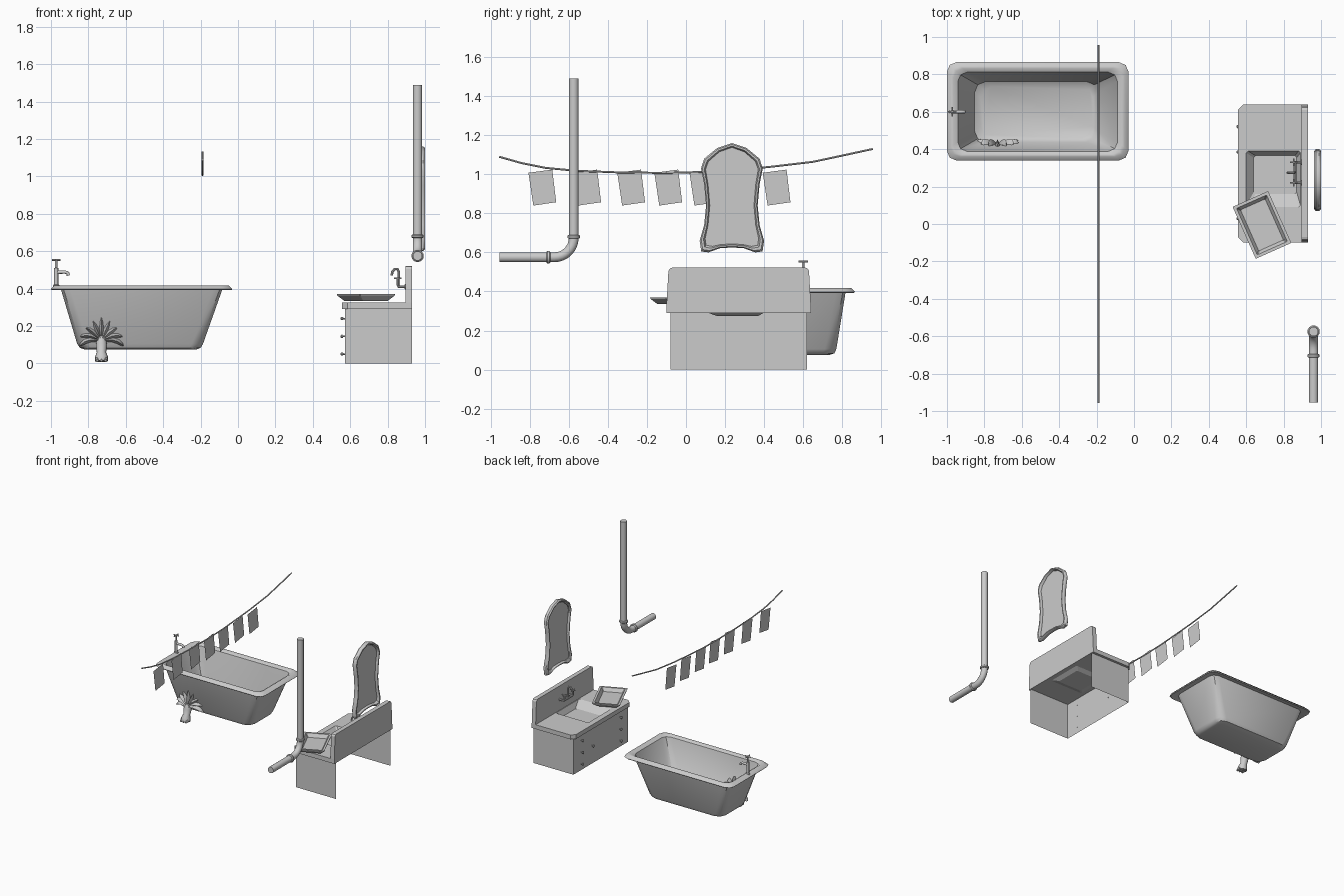
import bpy, bmesh, math
from mathutils import Vector, Matrix

if "Cube" in bpy.data.objects:
    bpy.data.objects.remove(bpy.data.objects["Cube"])


def finish(name, bm, smooth=True):
    bmesh.ops.recalc_face_normals(bm, faces=bm.faces)
    me = bpy.data.meshes.new(name)
    bm.to_mesh(me)
    bm.free()
    ob = bpy.data.objects.new(name, me)
    bpy.context.collection.objects.link(ob)
    if smooth:
        bpy.ops.object.select_all(action='DESELECT')
        ob.select_set(True)
        bpy.context.view_layer.objects.active = ob
        bpy.ops.object.shade_smooth_by_angle(angle=math.radians(38))
    return ob


def loft(bm, rings, cap=True, closed=False):
    vs = [[bm.verts.new(p) for p in r] for r in rings]
    n = len(vs[0])
    for k in range(len(vs) if closed else len(vs) - 1):
        a, b = vs[k], vs[(k + 1) % len(vs)]
        for i in range(n):
            j = (i + 1) % n
            bm.faces.new((a[i], a[j], b[j], b[i]))
    if cap and not closed:
        bm.faces.new(vs[0])
        bm.faces.new(vs[-1])


def tube(bm, path, radii, n=(1, 0, 0), sides=12):
    # planar path, n is the normal of its plane
    pts = [Vector(p) for p in path]
    n = Vector(n)
    if not isinstance(radii, (list, tuple)):
        radii = [radii] * len(pts)
    rings = []
    for i, p in enumerate(pts):
        t = (pts[min(i + 1, len(pts) - 1)] - pts[max(i - 1, 0)]).normalized()
        s = t.cross(n)
        rings.append([p + radii[i] * (math.cos(a) * n + math.sin(a) * s)
                      for a in [2 * math.pi * k / sides for k in range(sides)]])
    loft(bm, rings)


def rect(x0, x1, y0, y1, c, z, seg=2):
    # rectangle ring with rounded corners
    out = []
    for cx, cy, a0 in ((x1 - c, y1 - c, 0), (x0 + c, y1 - c, 90), (x0 + c, y0 + c, 180), (x1 - c, y0 + c, 270)):
        for k in range(seg + 1):
            a = math.radians(a0 + 90 * k / seg)
            out.append((cx + c * math.cos(a), cy + c * math.sin(a), z))
    return out


# bathtub shell: up the outside, over the lip, down the inside
bm = bmesh.new()
loft(bm, [rect(*r) for r in (
    (-.82, -.22, .46, .735, .06, .075), (-.845, -.20, .44, .76, .06, .083), (-.86, -.187, .43, .77, .06, .105),
    (-.948, -.082, .38, .818, .05, .40), (-.995, -.035, .345, .86, .05, .392), (-1, -.03, .34, .865, .05, .398),
    (-.98, -.05, .36, .845, .05, .418), (-.965, -.065, .372, .832, .05, .418), (-.942, -.088, .388, .812, .05, .405),
    (-.853, -.194, .438, .762, .06, .11), (-.82, -.22, .46, .735, .06, .088))])
finish("bathtub", bm)

# bathtub foot: flared stem and a fan of drooping leaves
FX = -.73
bm = bmesh.new()
tube(bm, [(FX, .375, .012), (FX, .378, .035), (FX, .39, .06), (FX, .40, .10), (FX, .41, .14)],
     [.034, .035, .025, .03, .024])
for k in range(3):
    x = FX + (k - 1) * .022
    tube(bm, [(x, .385, .02), (x, .36, .022), (x, .342, .015)], [.013, .013, .007], sides=8)
for ang, ln, droop in ((0, .14, 0), (20, .135, .015), (40, .13, .03), (60, .125, .04), (78, .115, .05)):
    for sgn in ((1,) if ang == 0 else (1, -1)):
        d = Vector((math.sin(math.radians(ang)), 0, math.cos(math.radians(ang))))
        path = [Vector((0, .405, .12)) + d * ln * t + Vector((.1 * droop * t, .025 * t, -droop * t ** 3))
                for t in (0, .25, .5, .75, .92, 1)]
        rings = []
        for i, p in enumerate(path):
            t = (path[min(i + 1, 5)] - path[max(i - 1, 0)]).normalized()
            s = Vector((t.z, 0, -t.x)) * (.007, .009, .012, .013, .009, .002)[i]
            dep = Vector((0, (.02, .028, .032, .03, .022, .008)[i], 0))
            rings.append([(FX + sgn * q.x, q.y, q.z) for q in (p + s, p + dep, p - s, p - dep)])
        loft(bm, rings)
finish("bathtub_foot", bm)

# bathtub tap
bm = bmesh.new()
tube(bm, [(-.972, .6, .405), (-.972, .6, .42), (-.972, .6, .422), (-.972, .6, .51), (-.972, .6, .512), (-.972, .6, .55)],
     [.017, .017, .011, .011, .006, .006])
tube(bm, [(-.975, .6, .487), (-.925, .6, .489), (-.91, .6, .483), (-.907, .6, .47)], .009, (0, 1, 0))
tube(bm, [(-.995, .6, .553), (-.95, .6, .553)], .005, (0, 1, 0), 8)
tube(bm, [(-.972, .575, .553), (-.972, .625, .553)], .005, sides=8)
finish("bathtub_tap", bm)

# cabinet: front and two sides, open at back and bottom
bm = bmesh.new()
c = [(.93, -.08), (.572, -.08), (.572, .62), (.93, .62)]
lo = [bm.verts.new((x, y, 0)) for x, y in c]
hi = [bm.verts.new((x, y, .293)) for x, y in c]
for i in range(3):
    bm.faces.new((lo[i], lo[i + 1], hi[i + 1], hi[i]))
finish("cabinet", bm, False)

# counter with sunken basin
bm = bmesh.new()
loft(bm, [rect(*r, seg=1) for r in (
    (.65, .86, .16, .37, .01, .274), (.60, .89, .11, .40, .01, .292), (.555, .93, -.10, .64, .03, .290),
    (.555, .93, -.10, .64, .03, .325), (.60, .89, .09, .39, .01, .325), (.64, .87, .16, .365, .01, .28))])
finish("counter", bm, False)

# backsplash
bm = bmesh.new()
half = [(.37, .29), (.37, .325), (.36, .505), (.352, .518), (.34, .522)]
prof = half + [(-d, z) for d, z in reversed(half)]
loft(bm, [[(x, .27 + d, z) for d, z in prof] for x in (.895, .93)])
finish("backsplash", bm, False)

# cabinet knobs
bm = bmesh.new()
for y, z in [(y, z) for y in (.52, .03) for z in (.05, .145, .24)] + [(.385, .145)]:
    tube(bm, [(.575, y, z), (.563, y, z), (.561, y, z), (.553, y, z), (.549, y, z)],
         [.004, .004, .008, .009, .005], (0, 1, 0), 8)
finish("cabinet_knobs", bm)

# basin tap fixed to the backsplash
bm = bmesh.new()
for y in (.22, .33):
    tube(bm, [(.90, y, .41), (.892, y, .41), (.89, y, .41), (.857, y, .41), (.855, y, .42), (.855, y, .455)],
         [.014, .014, .007, .007, .007, .007], (0, 1, 0), 8)
    tube(bm, [(.855, y - .02, .455), (.855, y + .02, .455)], .004, sides=8)
    tube(bm, [(.835, y, .455), (.875, y, .455)], .004, (0, 1, 0), 8)
tube(bm, [(.86, .22, .41), (.86, .33, .41)], .008, sides=8)
tube(bm, [(.86, .275, .405), (.86, .275, .49), (.852, .275, .505), (.838, .275, .505), (.825, .275, .49), (.822, .275, .47)],
     .007, (0, 1, 0), 8)
finish("basin_tap", bm)

# tray, turned on the counter corner
bm = bmesh.new()
loft(bm, [rect(-a, a, -b, b, .004, z, 1) for a, b, z in (
    (.075, .122, .335), (.102, .15, .362), (.104, .152, .37), (.088, .136, .37), (.072, .12, .342))])
ob = finish("tray", bm, False)
ob.matrix_world = Matrix.Translation((.684, -.005, 0)) @ Matrix.Rotation(math.radians(24), 4, 'Z')

# mirror frame and glass
outer = [(0, 1.16), (.075, 1.135), (.142, 1.08), (.158, 1.03), (.142, .95), (.132, .84), (.142, .74),
         (.165, .66), (.157, .605), (.12, .60), (.06, .622), (0, .625)]
inner = [(0, 1.138), (.064, 1.115), (.12, 1.066), (.135, 1.025), (.122, .95), (.113, .84), (.122, .74),
         (.137, .67), (.132, .637), (.10, .631), (.055, .641), (0, .643)]
full = lambda h: h + [(-d, z) for d, z in reversed(h[1:-1])]
O, I = full(outer), full(inner)


def ring(t, x):
    return [(x, .235 + a[0] + (b[0] - a[0]) * t, a[1] + (b[1] - a[1]) * t) for a, b in zip(O, I)]


bm = bmesh.new()
loft(bm, [ring(*r) for r in ((0, .972), (0, .99), (.3, .999), (.7, .999), (1, .986), (1, .972), (.65, .963), (.35, .963))],
     closed=True)
finish("mirror_frame", bm)
bm = bmesh.new()
bm.faces.new([bm.verts.new(p) for p in ring(1, .98)])
bmesh.ops.triangulate(bm, faces=bm.faces[:])
finish("mirror_glass", bm, False)

# wall pipe with elbow and collars
PX = .96
bm = bmesh.new()
arc = [(PX, -.675 + .10 * math.sin(a), .675 - .10 * math.cos(a)) for a in [math.pi / 2 * k / 8 for k in range(9)]]
tube(bm, [(PX, -.955, .575), (PX, -.70, .575)] + arc + [(PX, -.575, .70), (PX, -.575, 1.49)], .025, sides=16)
for p, d in (((PX, -.705, .575), (0, 1, 0)), ((PX, -.575, .68), (0, 0, 1))):
    p, d = Vector(p), Vector(d)
    tube(bm, [p - d * .01, p - d * .005, p + d * .005, p + d * .01], [.027, .033, .033, .027], sides=16)
finish("wall_pipe", bm)

# clothes line with hanging cloths
LX = -.19
bm = bmesh.new()
tube(bm, [(LX, y, z) for y, z in ((-.957, 1.09), (-.84, 1.057), (-.72, 1.033), (-.56, 1.018), (-.35, 1.01), (-.1, 1.007),
     (.08, 1.012), (.25, 1.024), (.42, 1.037), (.65, 1.064), (.8, 1.096), (.957, 1.13))], .005, sides=8)
finish("clothes_line", bm)
for i, y in enumerate((-.735, -.505, -.28, -.09, .09, .28, .465)):
    bm = bmesh.new()
    bm.faces.new([bm.verts.new((LX, y + a, z)) for a, z in ((-.072, 1.008), (.05, 1.024), (.07, .857), (-.047, .84))])
    finish("cloth_%d" % (i + 1), bm, False)
